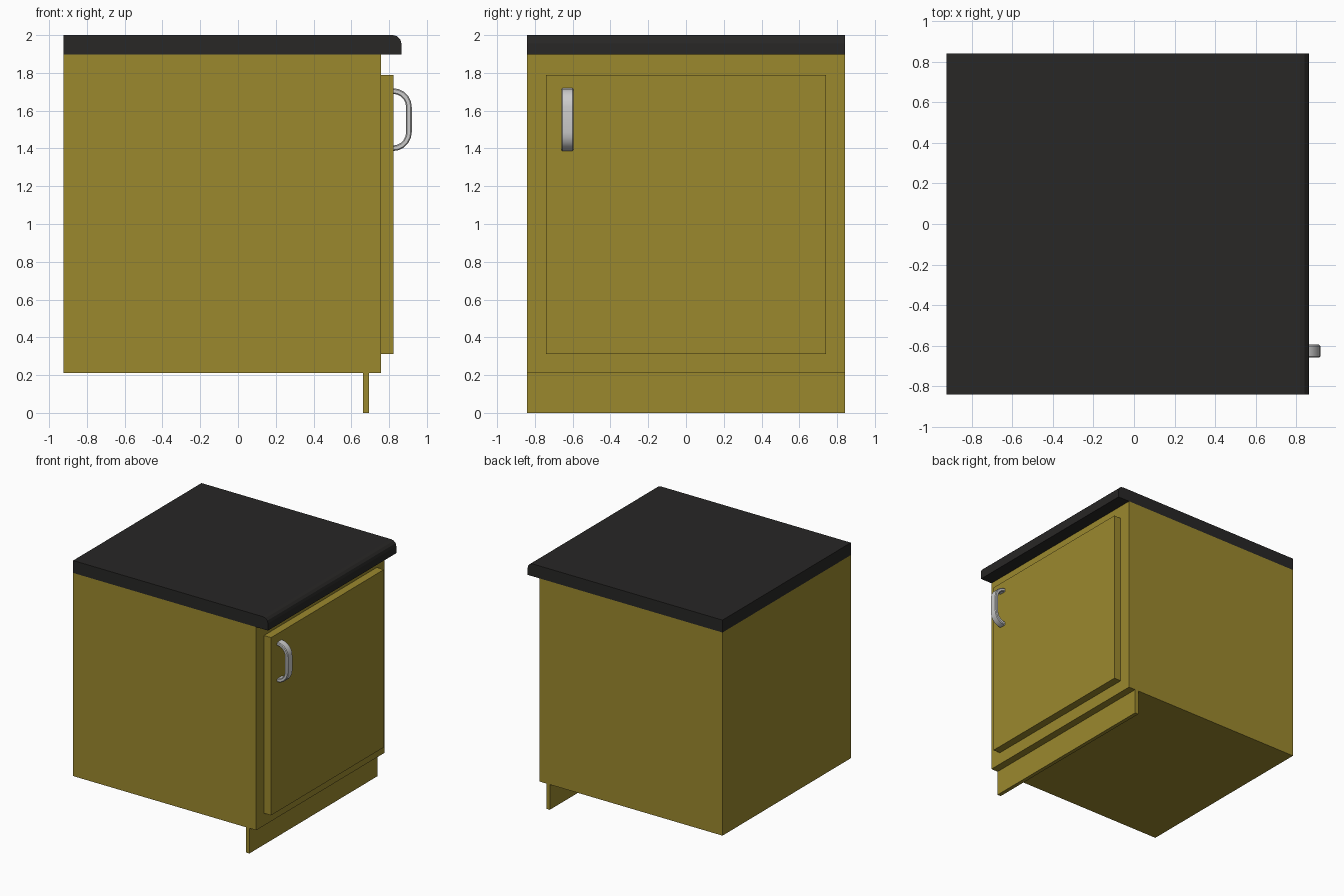
import bpy, bmesh, math

if "Cube" in bpy.data.objects:
    bpy.data.objects.remove(bpy.data.objects["Cube"])


def material(name, rgb):
    m = bpy.data.materials.new(name)
    m.diffuse_color = (*rgb, 1)
    m.use_nodes = True
    m.node_tree.nodes["Principled BSDF"].inputs["Base Color"].default_value = m.diffuse_color
    return m


def add_object(name, bm, mat=None):
    bmesh.ops.recalc_face_normals(bm, faces=bm.faces)
    mesh = bpy.data.meshes.new(name)
    bm.to_mesh(mesh)
    bm.free()
    ob = bpy.data.objects.new(name, mesh)
    bpy.context.collection.objects.link(ob)
    if mat:
        mesh.materials.append(mat)
    return ob


def loft(bm, rings):
    """Skin a series of equal point rings and cap both ends."""
    loops = [[bm.verts.new(p) for p in ring] for ring in rings]
    for a, b in zip(loops, loops[1:]):
        for i in range(len(a)):
            j = (i + 1) % len(a)
            bm.faces.new((a[i], a[j], b[j], b[i]))
    bm.faces.new(loops[0][::-1])
    bm.faces.new(loops[-1])


def prism(name, profile, y0, y1, mat):
    """Extrude an x-z profile along y."""
    bm = bmesh.new()
    loft(bm, [[(x, y, z) for x, z in profile] for y in (y0, y1)])
    return add_object(name, bm, mat)


def box(name, x0, x1, y0, y1, z0, z1, mat):
    return prism(name, [(x0, z0), (x1, z0), (x1, z1), (x0, z1)], y0, y1, mat)


wood = material("olive_wood", (0.33, 0.25, 0.027))
stone = material("dark_stone", (0.021, 0.02, 0.019))

# Cabinet carcass, door and recessed kick board
box("cabinet_body", -0.925, 0.757, -0.842, 0.842, 0.21, 1.897, wood)
box("door", 0.757, 0.822, -0.74, 0.74, 0.312, 1.788, wood)
box("kick_board", 0.662, 0.694, -0.842, 0.842, 0.0, 0.21, wood)

# Worktop with a rounded top front edge
r = 0.045
nose = [(0.865 - r + r * math.cos(a), 2.0 - r + r * math.sin(a))
        for a in (math.radians(30 * i) for i in range(4))]
prism("worktop", [(-0.925, 1.897), (0.865, 1.897)] + nose + [(-0.925, 2.0)],
      -0.842, 0.842, stone)

# Bow handle: flat bar with eased edges swept along two quarter bends
R, y_mid, half_w, half_t, ease = 0.085, -0.628, 0.032, 0.015, 0.006
z_top, z_bottom = 1.704, 1.401
path = []
for i in range(6):
    a = math.radians(90 - 18 * i)
    path.append((0.82 + R * math.cos(a), z_top - R + R * math.sin(a), a))
for i in range(6):
    a = math.radians(-18 * i)
    path.append((0.82 + R * math.cos(a), z_bottom + R + R * math.sin(a), a))
w, t = half_w, half_t
section = [(-w, -t + ease), (-w + ease, -t), (w - ease, -t), (w, -t + ease),
           (w, t - ease), (w - ease, t), (-w + ease, t), (-w, t - ease)]
bm = bmesh.new()
loft(bm, [[(x + v * math.cos(a), y_mid + u, z + v * math.sin(a))
           for u, v in section] for x, z, a in path])
handle = add_object("handle", bm)
bpy.context.view_layer.objects.active = handle
handle.select_set(True)
bpy.ops.object.shade_smooth_by_angle(angle=math.radians(30))
